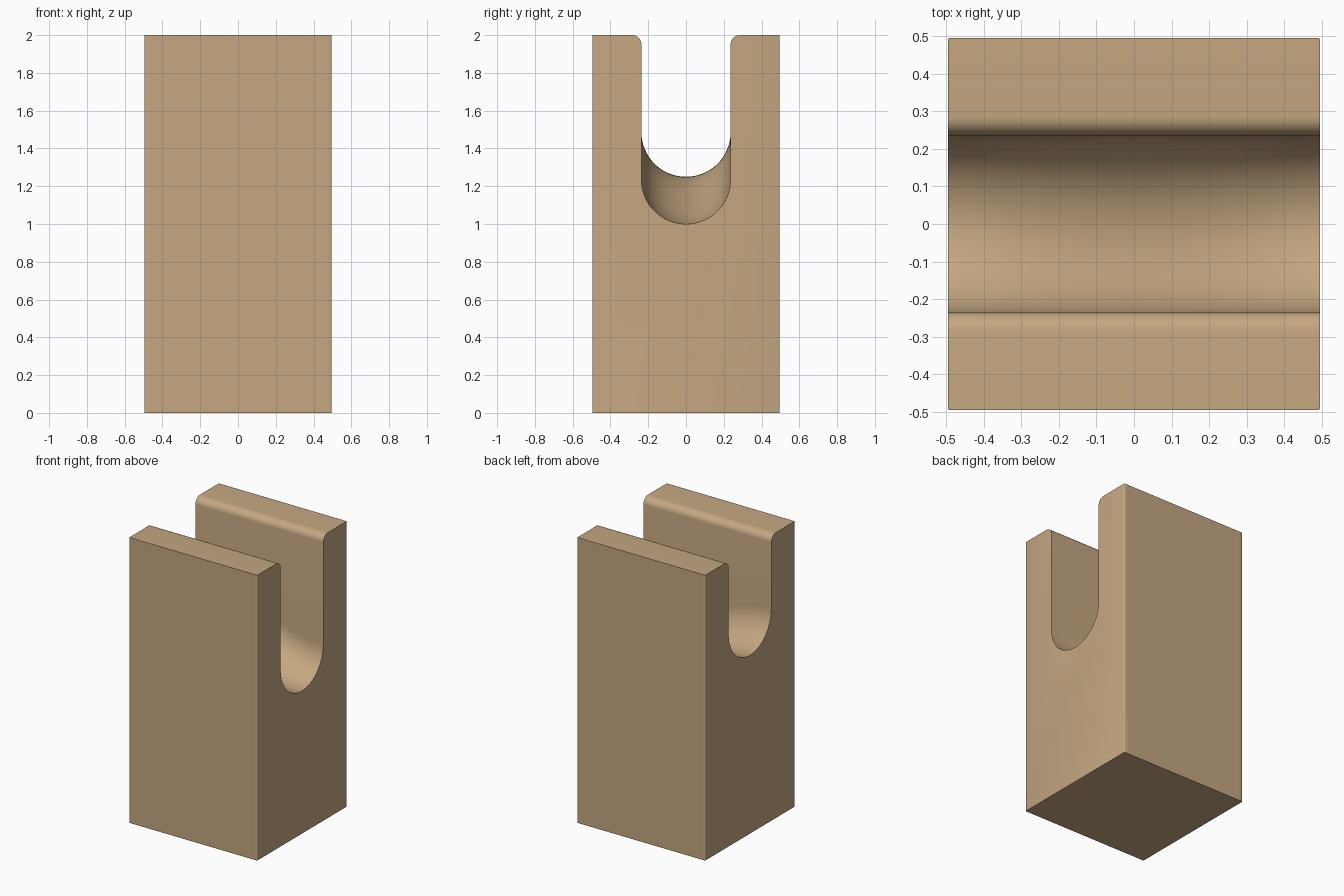
import bpy, bmesh, math

if "Cube" in bpy.data.objects:
    bpy.data.objects.remove(bpy.data.objects["Cube"], do_unlink=True)

HALF = 0.496         # half width and half depth of the block
HEIGHT = 2.0
SLOT = 0.236         # slot half width, also the floor radius
LIP = 0.05           # rounding at the slot's top edges
LOW, HIGH = 1.0, 1.25
SECTIONS = 32


def arc(cy, cz, r, start, end, steps):
    """Points on an arc in the y-z plane, angles in degrees."""
    angles = [math.radians(start + (end - start) * i / steps) for i in range(steps + 1)]
    return [(cy + r * math.cos(a), cz + r * math.sin(a)) for a in angles]


def outline(floor):
    """Slotted block cross-section with the slot bottom at the given height."""
    pts = [(-HALF, 0), (HALF, 0), (HALF, HEIGHT)]
    pts += arc(SLOT + LIP, HEIGHT - LIP, LIP, 90, 180, 8)
    pts += arc(0, floor + SLOT, SLOT, 0, -180, 32)
    pts += arc(-SLOT - LIP, HEIGHT - LIP, LIP, 0, 90, 8)
    pts.append((-HALF, HEIGHT))
    return pts


# Loft the cross-section along x, the slot floor descending in a gentle S-curve
bm = bmesh.new()
rings = []
for i in range(SECTIONS + 1):
    t = i / SECTIONS
    floor = HIGH + (LOW - HIGH) * t * t * (3 - 2 * t)
    x = HALF * (2 * t - 1)
    rings.append([bm.verts.new((x, y, z)) for y, z in outline(floor)])
for a, b in zip(rings, rings[1:]):
    for j in range(len(a)):
        k = (j + 1) % len(a)
        bm.faces.new((a[j], a[k], b[k], b[j]))
bm.faces.new(rings[0])
bm.faces.new(rings[-1])
bmesh.ops.recalc_face_normals(bm, faces=bm.faces)

# Merge the flat sides into single faces
bmesh.ops.dissolve_limit(bm, angle_limit=0.0001, verts=bm.verts, edges=bm.edges)

# Ease the four upright corners slightly
corners = [e for e in bm.edges
           if all(min(abs(v.co.x), abs(v.co.y)) > HALF - 0.001 for v in e.verts)
           and abs(e.verts[0].co.z - e.verts[1].co.z) > 1]
bmesh.ops.bevel(bm, geom=corners, offset=0.006, segments=3, profile=0.5, affect='EDGES')

mesh = bpy.data.meshes.new("slotted_block")
bm.to_mesh(mesh)
bm.free()
block = bpy.data.objects.new("slotted_block", mesh)
bpy.context.collection.objects.link(block)

# Tan material
tan = bpy.data.materials.new("tan")
tan.use_nodes = True
color = (0.56, 0.39, 0.22, 1)
tan.diffuse_color = color
tan.node_tree.nodes["Principled BSDF"].inputs["Base Color"].default_value = color
mesh.materials.append(tan)

# Smooth the curved faces, keep the edges crisp
bpy.ops.object.select_all(action='DESELECT')
block.select_set(True)
bpy.context.view_layer.objects.active = block
bpy.ops.object.shade_smooth_by_angle(angle=math.radians(35))
